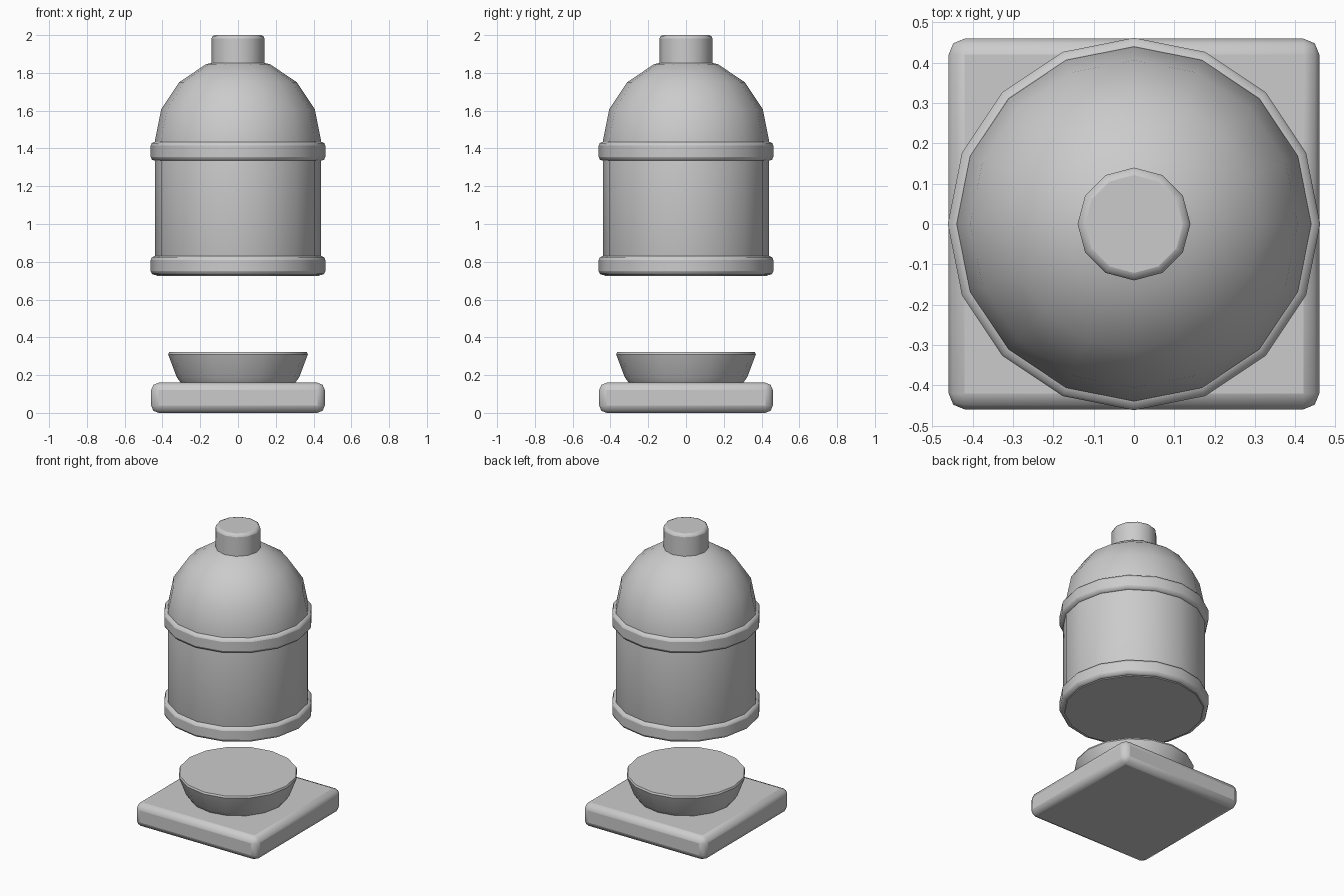
import bpy, bmesh, math

cube = bpy.data.objects.get("Cube")
if cube:
    bpy.data.objects.remove(cube, do_unlink=True)

# Single flat grey for every part
grey = bpy.data.materials.new("plain grey")
grey.use_nodes = True
grey.diffuse_color = (0.6, 0.6, 0.6, 1)
grey.node_tree.nodes["Principled BSDF"].inputs["Base Color"].default_value = (0.6, 0.6, 0.6, 1)


def finish(bm, name, bevel=0, angle=35):
    bmesh.ops.recalc_face_normals(bm, faces=bm.faces)
    mesh = bpy.data.meshes.new(name)
    bm.to_mesh(mesh)
    bm.free()
    mesh.materials.append(grey)
    ob = bpy.data.objects.new(name, mesh)
    bpy.context.collection.objects.link(ob)
    bpy.ops.object.select_all(action="DESELECT")
    bpy.context.view_layer.objects.active = ob
    ob.select_set(True)
    bpy.ops.object.shade_smooth_by_angle(angle=math.radians(angle))
    if bevel:
        mod = ob.modifiers.new("rounded edges", "BEVEL")
        mod.width = bevel
        mod.segments = 2
        mod.limit_method = "ANGLE"
        mod.angle_limit = math.radians(40)
    return ob


def lathe(name, profile, sides, bevel=0):
    """Revolve (radius, height) points into a closed solid."""
    bm = bmesh.new()
    loops = []
    for r, z in profile:
        loops.append([bm.verts.new((r * math.sin(a), r * math.cos(a), z))
                      for a in (math.tau * i / sides for i in range(sides))])
    for low, high in zip(loops, loops[1:]):
        for i in range(sides):
            j = (i + 1) % sides
            bm.faces.new((low[i], low[j], high[j], high[i]))
    bm.faces.new(loops[0])
    bm.faces.new(loops[-1])
    return finish(bm, name, bevel)


# Square foot
bm = bmesh.new()
bmesh.ops.create_cube(bm, size=1)
for v in bm.verts:
    v.co = (v.co.x * 0.92, v.co.y * 0.92, (v.co.z + 0.5) * 0.16)
finish(bm, "square_base", 0.04)

# Flared dish resting on the foot
lathe("dish", [(0.30, 0.155), (0.325, 0.19), (0.37, 0.31), (0.365, 0.322)], 16)

# Floating vessel: straight wall running into a domed top
R, SEAM = 0.44, 1.44
dome = [(R * math.cos(t), SEAM + R * math.sin(t))
        for t in (math.radians(22.5 * i) for i in range(4))]
lathe("domed_vessel", [(0.43, 0.725), (R, 0.75)] + dome + [(0.03, 1.875)], 16)

# Rounded bands around the vessel
for name, z in (("lower_band", 0.73), ("upper_band", 1.335)):
    lathe(name, [(0.462, z), (0.462, z + 0.1)], 16, 0.02)

# Knob
lathe("top_knob", [(0.14, 1.82), (0.14, 2.0)], 12, 0.018)
